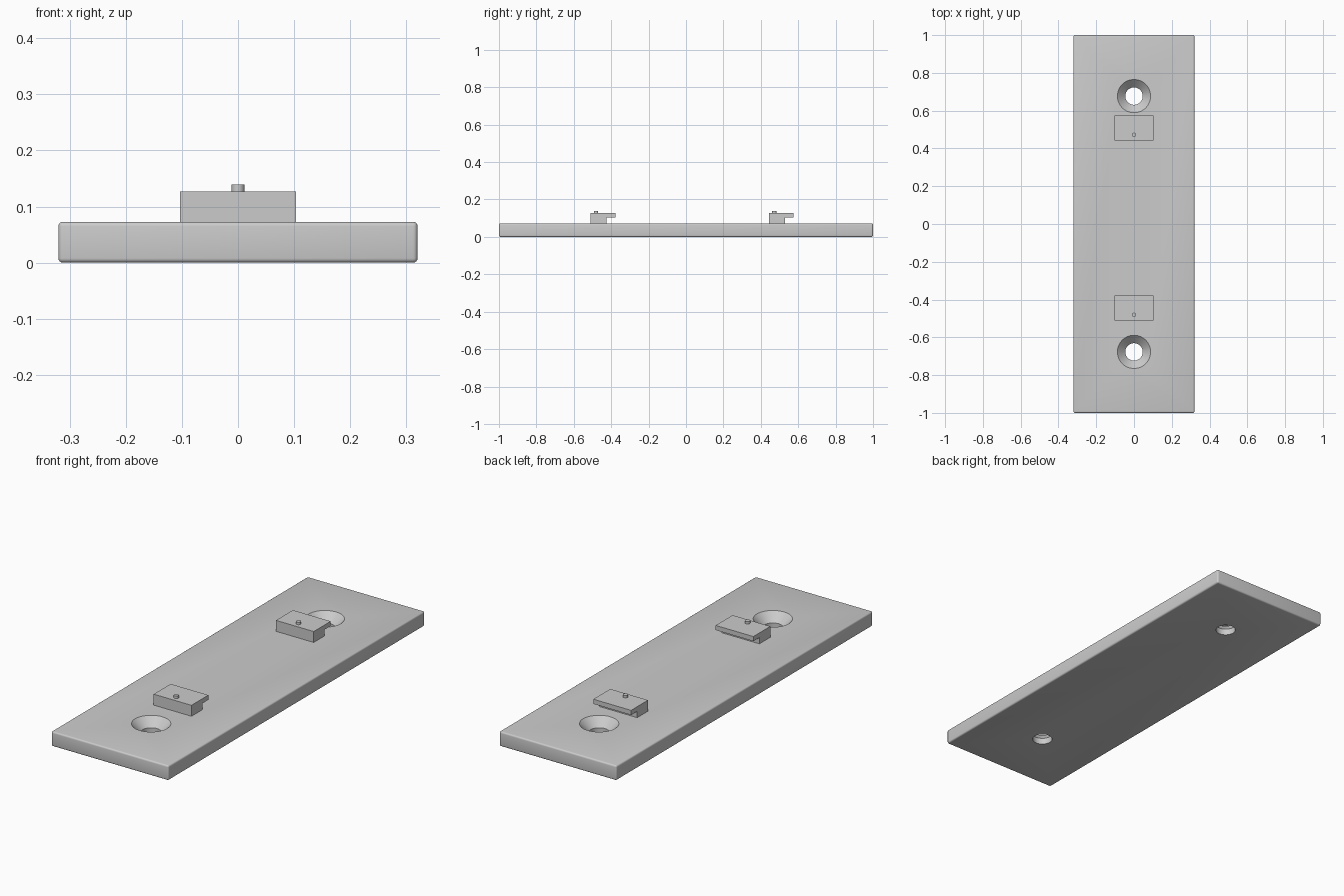
import bpy, bmesh, math

default = bpy.data.objects.get("Cube")
if default:
    bpy.data.objects.remove(default, do_unlink=True)

GREY = (0.6, 0.6, 0.6, 1)
grey = bpy.data.materials.new("plain grey")
grey.use_nodes = True
grey.diffuse_color = GREY
grey.node_tree.nodes["Principled BSDF"].inputs["Base Color"].default_value = GREY

PLATE_TOP = 0.073


def finish(bm, name):
    bmesh.ops.recalc_face_normals(bm, faces=bm.faces)
    mesh = bpy.data.meshes.new(name)
    bm.to_mesh(mesh)
    bm.free()
    mesh.materials.append(grey)
    obj = bpy.data.objects.new(name, mesh)
    bpy.context.collection.objects.link(obj)
    return obj


def activate(obj):
    bpy.ops.object.select_all(action="DESELECT")
    obj.select_set(True)
    bpy.context.view_layer.objects.active = obj


def lathe(name, profile, y, sides):
    """Solid of revolution about a vertical axis, from (radius, z) pairs."""
    bm = bmesh.new()
    rings = []
    for r, z in profile:
        angles = [math.tau * i / sides for i in range(sides)]
        rings.append([bm.verts.new((r * math.cos(a), y + r * math.sin(a), z)) for a in angles])
    for low, high in zip(rings, rings[1:]):
        for i in range(sides):
            j = (i + 1) % sides
            bm.faces.new((low[i], low[j], high[j], high[i]))
    bm.faces.new(rings[0])
    bm.faces.new(rings[-1])
    return finish(bm, name)


# Base plate with softly rounded edges
bm = bmesh.new()
bmesh.ops.create_cube(bm, size=1)
for v in bm.verts:
    v.co = (v.co.x * 0.64, v.co.y * 2, (v.co.z + 0.5) * PLATE_TOP)
bmesh.ops.bevel(bm, geom=bm.edges[:], offset=0.008, segments=4, profile=0.5, affect="EDGES")
plate = finish(bm, "base_plate")

# Countersunk screw holes
for y in (-0.677, 0.677):
    cutter = lathe("hole_cutter", [(0.046, -0.05), (0.046, 0.031), (0.088, PLATE_TOP),
                                   (0.088, 0.15)], y, 48)
    cutter.hide_render = True
    cut = plate.modifiers.new("screw hole", "BOOLEAN")
    cut.operation = "DIFFERENCE"
    cut.solver = "EXACT"
    cut.object = cutter
    activate(plate)
    bpy.ops.object.modifier_apply(modifier=cut.name)
    bpy.data.objects.remove(cutter, do_unlink=True)
activate(plate)
bpy.ops.object.shade_smooth_by_angle(angle=math.radians(35))

# Hooks: a foot with an overhanging lip, and a small locating pin on top
for label, y in (("front", -0.51), ("back", 0.443)):
    profile = [(0, 0.07), (0.085, 0.07), (0.085, 0.104), (0.132, 0.104),
               (0.132, 0.127), (0, 0.127)]
    bm = bmesh.new()
    side = bm.faces.new([bm.verts.new((-0.103, y + dy, z)) for dy, z in profile])
    extruded = bmesh.ops.extrude_face_region(bm, geom=[side])["geom"]
    bmesh.ops.translate(bm, vec=(0.206, 0, 0),
                        verts=[g for g in extruded if isinstance(g, bmesh.types.BMVert)])
    finish(bm, label + "_hook")

    pin = lathe(label + "_pin", [(0.0115, 0.12), (0.0115, 0.139)], y + 0.029, 24)
    activate(pin)
    bpy.ops.object.shade_smooth_by_angle(angle=math.radians(35))
